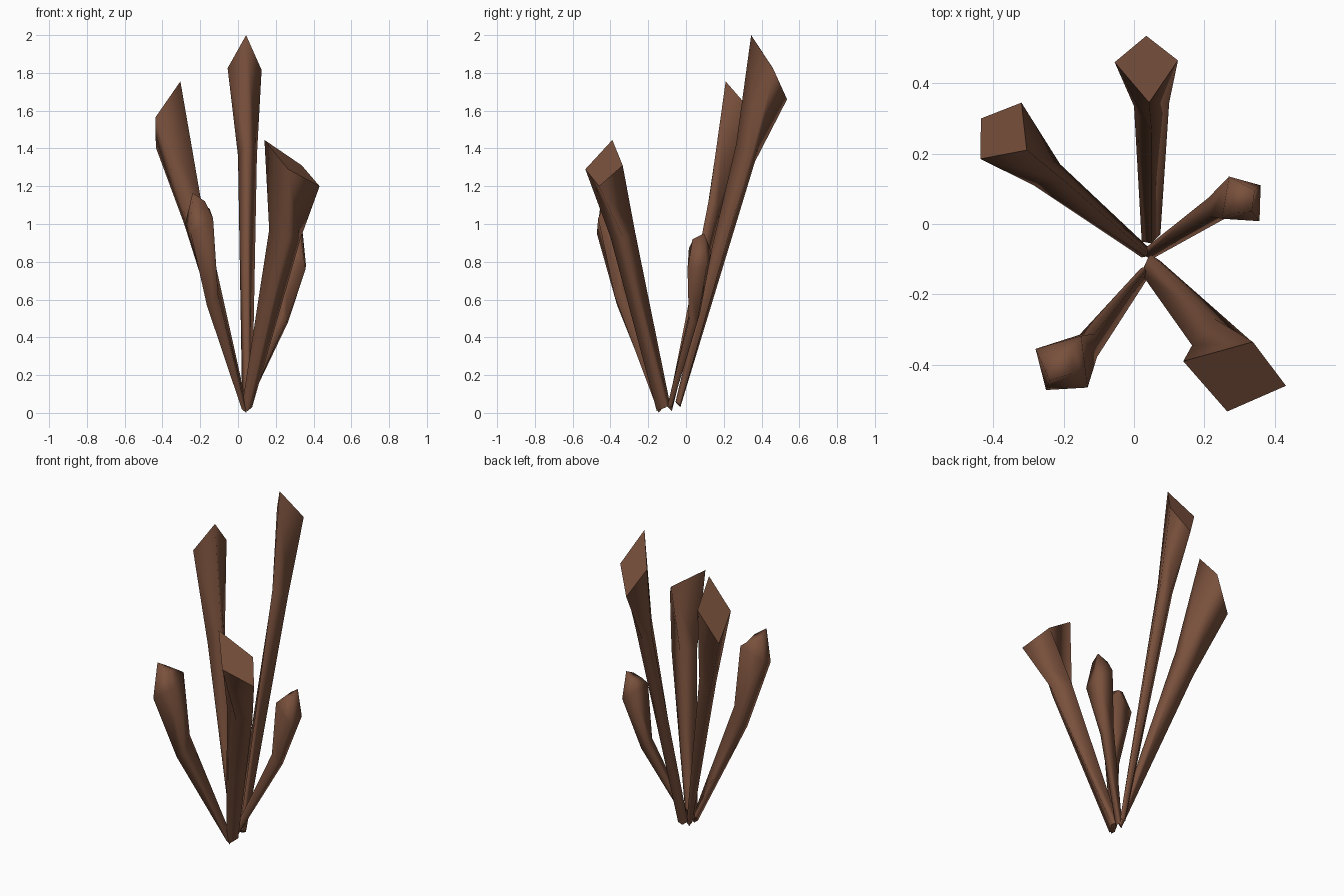
import bpy, bmesh

# one brown for the whole plant
brown = bpy.data.materials.new("bark brown")
brown.diffuse_color = (0.19, 0.08, 0.045, 1)


def stalk(name, rings, soft_tip=False):
    """Skin a four-sided stalk through a list of rings and close both ends."""
    bm = bmesh.new()
    loops = [[bm.verts.new(p) for p in r] for r in rings]
    for a, b in zip(loops, loops[1:]):
        for i in range(4):
            j = (i + 1) % 4
            bm.faces.new((a[i], a[j], b[j], b[i])).smooth = True
    ends = [bm.faces.new(loops[0]), bm.faces.new(loops[-1])]
    ends[1].smooth = soft_tip
    for f in ends[:1] if soft_tip else ends:
        for e in f.edges:
            e.smooth = False
    bmesh.ops.recalc_face_normals(bm, faces=bm.faces[:])
    me = bpy.data.meshes.new(name)
    bm.to_mesh(me)
    bm.free()
    me.materials.append(brown)
    ob = bpy.data.objects.new(name, me)
    bpy.context.collection.objects.link(ob)


# tall back stalk
stalk("back_stalk", [
    [(.05, -.055, .06), (.022, -.05, .05), (.045, -.03, .03), (.075, -.03, .04)],
    [(.05, .265, 1.42), (.0, .335, 1.36), (.045, .365, 1.33), (.1, .345, 1.36)],
    [(.043, .345, 2.0), (-.055, .46, 1.825), (.035, .535, 1.66), (.125, .465, 1.815)]])

# left stalk with square cut end
stalk("left_stalk", [
    [(.045, -.09, .05), (.022, -.095, .03), (.03, -.075, .01), (.045, -.07, .03)],
    [(-.2, .125, 1.15), (-.285, .11, 1.06), (-.285, .175, 1.0), (-.21, .17, 1.08)],
    [(-.305, .21, 1.755), (-.437, .185, 1.565), (-.435, .3, 1.405), (-.32, .345, 1.6)]])

# thick front stalk with wide cut end
stalk("front_stalk", [
    [(.02, -.14, .03), (.045, -.085, .05), (.075, -.105, .03), (.05, -.155, .01)],
    [(.165, -.345, .97), (.23, -.27, .96), (.33, -.33, .92), (.265, -.4, .93)],
    [(.14, -.39, 1.445), (.338, -.335, 1.31), (.432, -.46, 1.2), (.265, -.533, 1.29)]])

# small right bud
stalk("right_bud", [
    [(.03, -.07, .05), (.05, -.075, .03), (.05, -.1, .03), (.03, -.09, .05)],
    [(.212, .075, .53), (.265, .06, .48), (.258, .015, .49), (.218, .02, .54)],
    [(.27, .135, .85), (.36, .11, .78), (.357, .008, .76), (.25, .015, .87)],
    [(.285, .11, .91), (.343, .095, .95), (.335, .035, .92), (.28, .03, .9)]], True)

# small left bud
stalk("left_bud", [
    [(.02, -.125, .05), (.02, -.145, .02), (.045, -.145, .0), (.045, -.12, .03)],
    [(-.155, -.315, .6), (-.165, -.365, .57), (-.105, -.378, .62), (-.112, -.312, .7)],
    [(-.28, -.355, 1.0), (-.25, -.472, .95), (-.132, -.465, 1.03), (-.15, -.318, 1.08)],
    [(-.24, -.385, 1.13), (-.24, -.445, 1.165), (-.175, -.425, 1.12), (-.175, -.345, 1.1)]], True)
